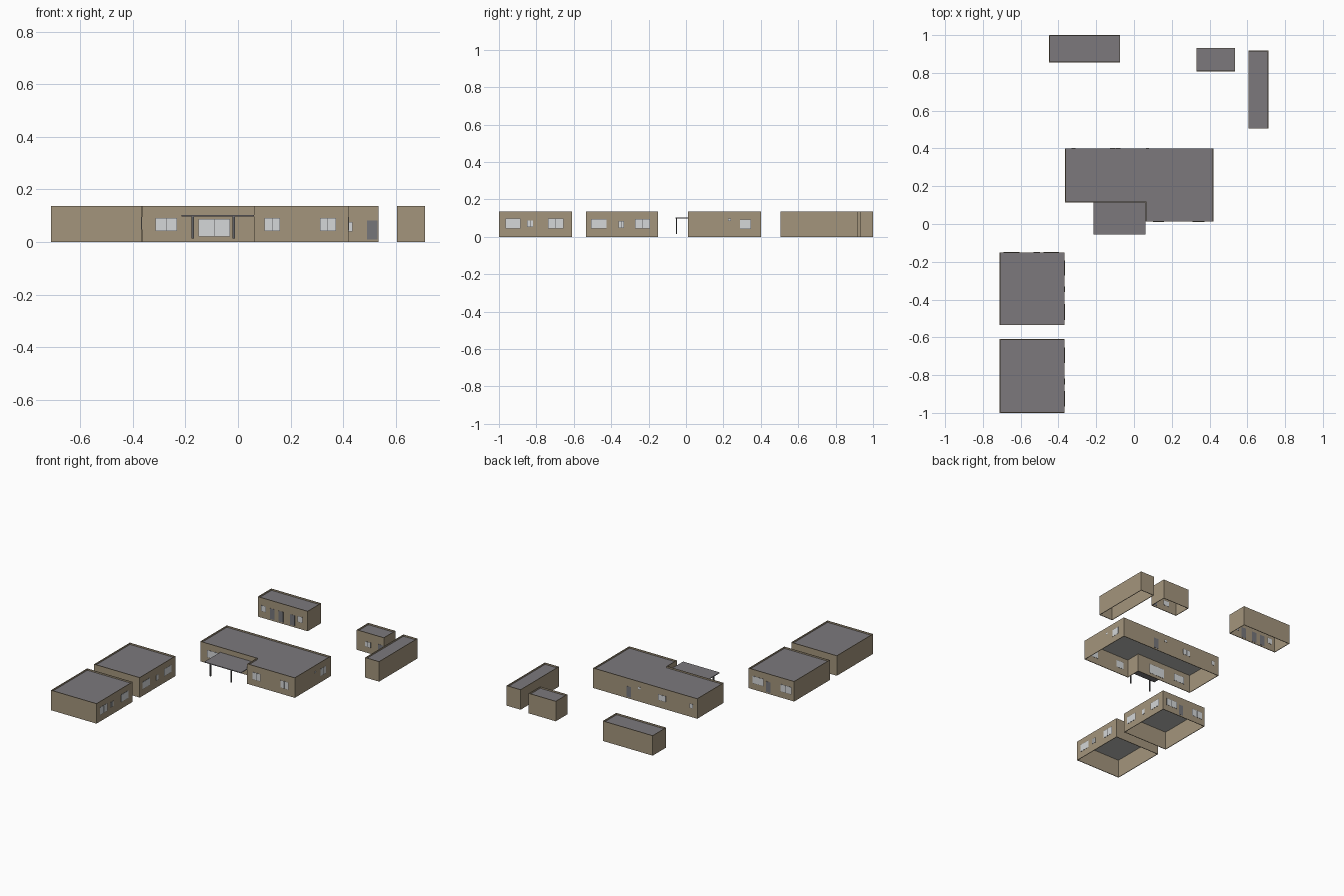
import bpy, bmesh

if "Cube" in bpy.data.objects:
    bpy.data.objects.remove(bpy.data.objects["Cube"])

def mat(name, rgb):
    m = bpy.data.materials.new(name)
    m.diffuse_color = (*rgb, 1)
    m.use_nodes = True
    m.node_tree.nodes["Principled BSDF"].inputs["Base Color"].default_value = m.diffuse_color
    return m

WALL = mat("tan_wall", (0.37, 0.30, 0.203))
ROOF = mat("roof_grey", (0.20, 0.19, 0.202))
CEILING = mat("ceiling_light_grey", (0.5, 0.5, 0.48))
GLASS = mat("glass_grey", (0.66, 0.68, 0.69))
FRAME = mat("frame_dark", (0.12, 0.12, 0.125))
DOOR = mat("door_grey", (0.18, 0.18, 0.195))
H, ROOF_Z, T = 0.136, 0.126, 0.004

def finish(name, bm, m):
    me = bpy.data.meshes.new(name)
    bm.to_mesh(me)
    bm.free()
    ob = bpy.data.objects.new(name, me)
    me.materials.append(m)
    bpy.context.collection.objects.link(ob)
    return ob

def box(name, m, x0, x1, y0, y1, z0, z1):
    bm = bmesh.new()
    for v in bmesh.ops.create_cube(bm, size=1)["verts"]:
        v.co = (x1 if v.co.x > 0 else x0, y1 if v.co.y > 0 else y0, z1 if v.co.z > 0 else z0)
    return finish(name, bm, m)

def prism(name, m, pts, z0, z1, capped=True):
    """Counter-clockwise outline raised from z0 to z1; open at both ends if not capped."""
    bm = bmesh.new()
    lo = [bm.verts.new((x, y, z0)) for x, y in pts]
    hi = [bm.verts.new((x, y, z1)) for x, y in pts]
    n = len(pts)
    for i in range(n):
        j = (i + 1) % n
        bm.faces.new((lo[i], lo[j], hi[j], hi[i]))
    if capped:
        bm.faces.new(hi)
        bm.faces.new(lo[::-1])
    return finish(name, bm, m)

def pts_inset(pts, d=0.001):
    """Shrink a right-angled counter-clockwise outline by d."""
    out = []
    n = len(pts)
    for i, (x, y) in enumerate(pts):
        ox = oy = 0
        for a, b in ((pts[i - 1], pts[i]), (pts[i], pts[(i + 1) % n])):
            dx, dy = b[0] - a[0], b[1] - a[1]
            if abs(dx) > abs(dy):
                oy = d if dx > 0 else -d
            else:
                ox = -d if dy > 0 else d
        out.append((x + ox, y + oy))
    return out

def building(name, pts):
    # hollow walls without floor, with a flat roof sunk behind the parapet
    w = prism(name + "_walls", WALL, pts, 0, H, False)
    s = w.modifiers.new("thickness", 'SOLIDIFY')
    s.thickness, s.offset, s.use_even_offset = T, -1, True
    r = prism(name + "_roof", ROOF, pts_inset(pts), ROOF_Z - 0.002, ROOF_Z)
    # pale ceiling on the underside
    r.data.materials.append(CEILING)
    for p in r.data.polygons:
        if p.normal.z < -0.5:
            p.material_index = 1

def rect(x0, x1, y0, y1):
    return [(x0, y0), (x1, y0), (x1, y1), (x0, y1)]

def plate(name, m, axis, pos, out, a0, a1, z0, z1, proud):
    """Thin panel through the wall, showing on its inner and outer side."""
    p0, p1 = sorted((pos + out * proud, pos - out * (T + proud)))
    if axis == 'x':
        return box(name, m, p0, p1, a0, a1, z0, z1)
    return box(name, m, a0, a1, p0, p1, z0, z1)

def window(name, axis, pos, out, a0, a1, z0=0.042, z1=0.092, panes=2):
    e = 0.002
    plate(name + "_frame", FRAME, axis, pos, out, a0, a1, z0, z1, 0.0006)
    w = (a1 - a0 - e * (panes + 1)) / panes
    for i in range(panes):
        s = a0 + e + i * (w + e)
        plate(f"{name}_pane_{i+1}", GLASS, axis, pos, out, s, s + w, z0 + e, z1 - e, 0.0012)

def door(name, axis, pos, out, a0, a1, z0=0.01, z1=0.082):
    plate(name, DOOR, axis, pos, out, a0, a1, z0, z1, 0.001)

# Building shells
building("main_house", [(-0.365, 0.115), (0.061, 0.115), (0.061, 0.012),
                        (0.42, 0.012), (0.42, 0.40), (-0.365, 0.40)])
building("long_shed", rect(-0.449, -0.073, 0.855, 1.0))
building("small_shed", rect(0.33, 0.535, 0.808, 0.932))
building("narrow_shed", rect(0.605, 0.711, 0.505, 0.918))
building("near_cabin", rect(-0.711, -0.367, -0.535, -0.15))
building("far_cabin", rect(-0.711, -0.367, -1.0, -0.61))

# Main house openings
window("house_front_window", 'y', 0.115, -1, -0.313, -0.232)
window("sliding_door", 'y', 0.115, -1, -0.15, -0.03, 0.021, 0.088)
window("wing_window_left", 'y', 0.012, -1, 0.1, 0.16)
window("wing_window_right", 'y', 0.012, -1, 0.311, 0.373)
window("house_side_window", 'x', 0.42, 1, 0.288, 0.348)
window("house_side_vent", 'x', 0.42, 1, 0.224, 0.24, 0.085, 0.098, 1)
door("house_back_door", 'y', 0.40, 1, 0.135, 0.17)
window("house_back_vent", 'y', 0.40, 1, 0.062, 0.082, 0.083, 0.1, 1)
window("house_back_window", 'y', 0.40, 1, -0.13, -0.07, 0.05, 0.09)
window("house_back_small_window", 'y', 0.40, 1, -0.333, -0.308, 0.06, 0.09, 1)

# Porch
box("porch_roof", ROOF, -0.215, 0.061, -0.056, 0.115, 0.097, 0.102)
for side, x in (("left", -0.172), ("right", -0.016)):
    box(f"porch_post_{side}", FRAME, x - 0.004, x + 0.004, -0.054, -0.047, 0.014, 0.098)

# Shed openings
for i, x in enumerate((-0.405, -0.13)):
    window(f"long_shed_window_{i+1}", 'y', 0.855, -1, x - 0.018, x + 0.018, 0.045, 0.085)
for i, x in enumerate((-0.34, -0.275, -0.188)):
    door(f"long_shed_door_{i+1}", 'y', 0.855, -1, x - 0.018, x + 0.018)
window("small_shed_window", 'y', 0.808, -1, 0.392, 0.436, 0.04, 0.076)
door("small_shed_door", 'y', 0.808, -1, 0.491, 0.531)

# Cabin openings
X = -0.367
window("far_cabin_window_1", 'x', X, 1, -0.965, -0.885, 0.045, 0.097)
window("far_cabin_small_window", 'x', X, 1, -0.85, -0.817, 0.052, 0.088)
window("far_cabin_window_2", 'x', X, 1, -0.737, -0.655, 0.045, 0.097)
window("near_cabin_picture_window", 'x', X, 1, -0.507, -0.424, 0.045, 0.095, 1)
window("near_cabin_small_window", 'x', X, 1, -0.36, -0.332, 0.048, 0.085)
window("near_cabin_side_window", 'x', X, 1, -0.272, -0.192, 0.045, 0.095)
window("near_cabin_back_window_1", 'y', -0.15, 1, -0.48, -0.397)
door("near_cabin_back_door", 'y', -0.15, 1, -0.532, -0.498)
window("near_cabin_back_window_2", 'y', -0.15, 1, -0.69, -0.607)
